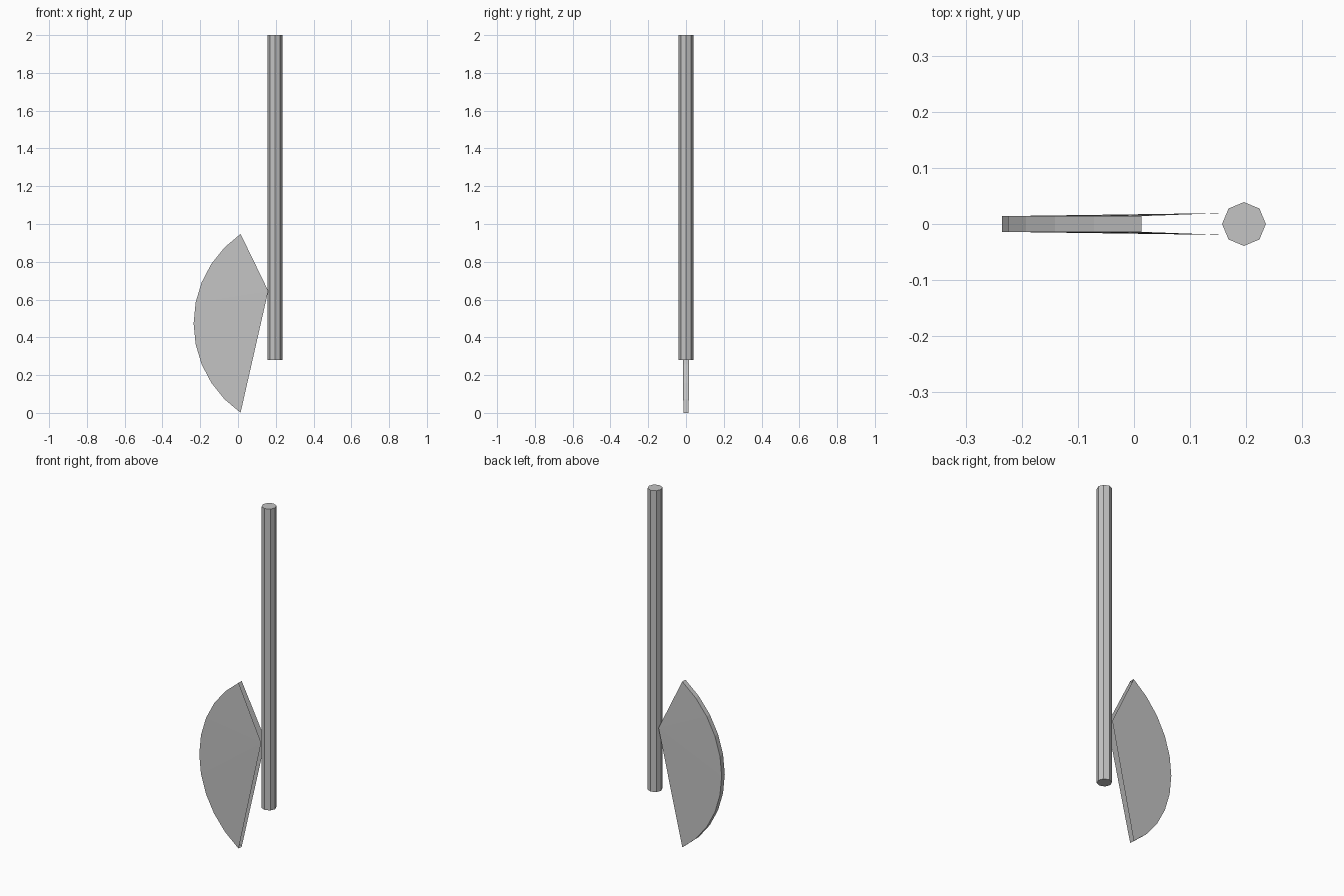
import bpy
import bmesh
import math

cube = bpy.data.objects.get("Cube")
if cube:
    bpy.data.objects.remove(cube, do_unlink=True)

# Single grey material
grey = bpy.data.materials.new("plain_grey")
grey.use_nodes = True
grey.diffuse_color = (0.55, 0.55, 0.55, 1)
grey.node_tree.nodes["Principled BSDF"].inputs["Base Color"].default_value = grey.diffuse_color


def add_object(name, bm):
    bmesh.ops.recalc_face_normals(bm, faces=bm.faces)
    mesh = bpy.data.meshes.new(name)
    bm.to_mesh(mesh)
    bm.free()
    mesh.materials.append(grey)
    obj = bpy.data.objects.new(name, mesh)
    bpy.context.collection.objects.link(obj)
    return obj


# Handle: eight-sided straight pole
POLE_X, POLE_R, POLE_BOTTOM, POLE_TOP = 0.196, 0.039, 0.28, 2.0
bm = bmesh.new()
bmesh.ops.create_cone(bm, cap_ends=True, segments=8, radius1=POLE_R,
                      radius2=POLE_R, depth=POLE_TOP - POLE_BOTTOM)
# Corners point along the x and y axes
for v in bm.verts:
    step = round(math.atan2(v.co.y, v.co.x) / (math.pi / 4) - 0.01)
    v.co.x = POLE_R * math.cos(step * math.pi / 4)
    v.co.y = POLE_R * math.sin(step * math.pi / 4)
pole = add_object("handle_pole", bm)
pole.location = (POLE_X, 0, (POLE_TOP + POLE_BOTTOM) / 2)

# Blade: two fan-shaped cheeks joined by a curved rim, open towards the pole
ARC_X, ARC_Z, ARC_R, HALF_ANGLE, SEGMENTS = 0.34, 0.474, 0.575, math.radians(55.4), 10
APEX_X, APEX_Z, APEX_Y, RIM_Y = 0.16, 0.646, 0.0195, 0.014
bm = bmesh.new()
rims = []
for side in (-1, 1):
    rim = []
    for i in range(SEGMENTS + 1):
        a = HALF_ANGLE * (2 * i / SEGMENTS - 1)
        rim.append(bm.verts.new((ARC_X - ARC_R * math.cos(a), side * RIM_Y,
                                 ARC_Z + ARC_R * math.sin(a))))
    apex = bm.verts.new((APEX_X, side * APEX_Y, APEX_Z))
    for low, high in zip(rim, rim[1:]):
        bm.faces.new((apex, low, high))
    rims.append(rim)
front, back = rims
for i in range(SEGMENTS):
    bm.faces.new((front[i], front[i + 1], back[i + 1], back[i]))
add_object("curved_blade", bm)
